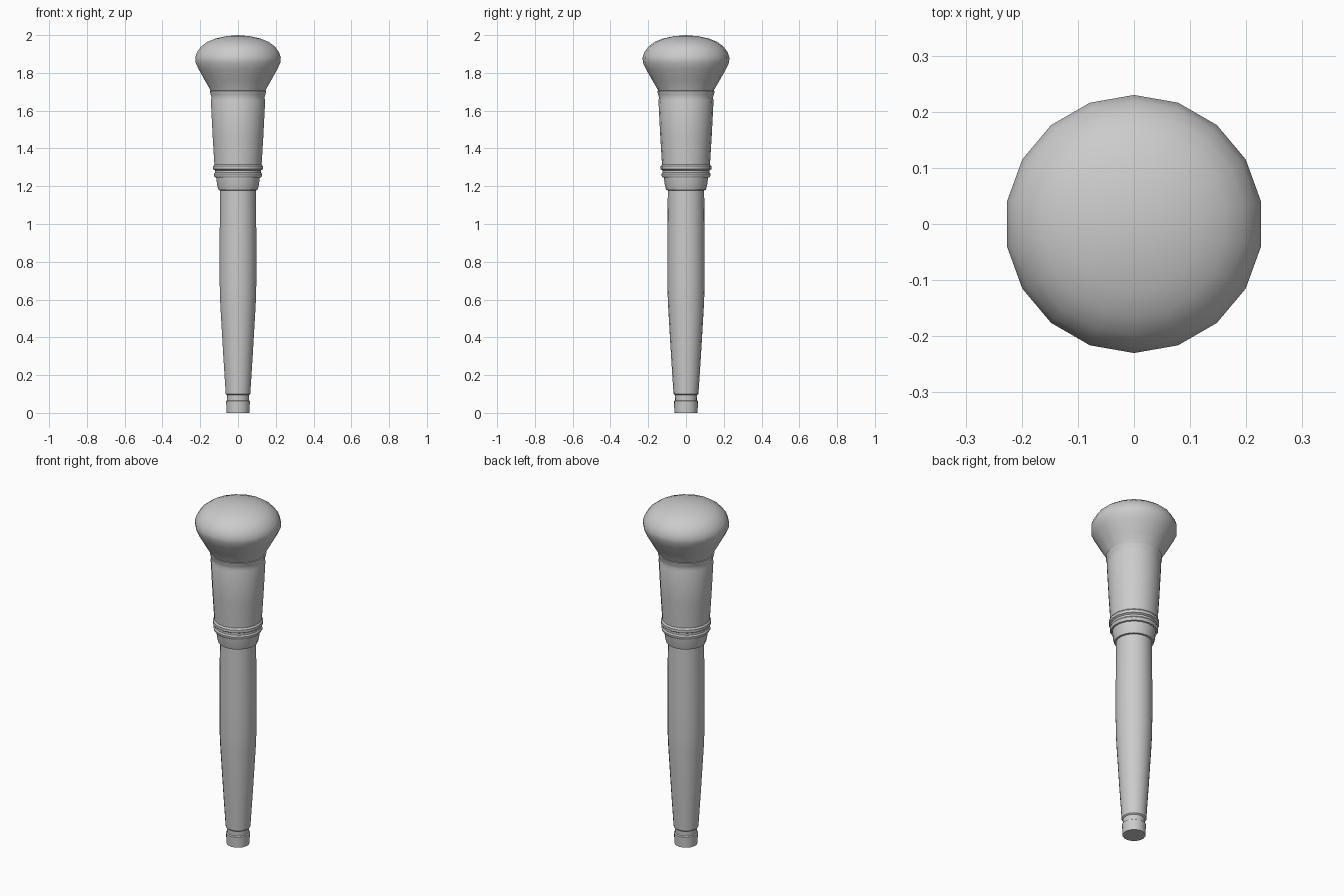
import bpy, bmesh, math

if "Cube" in bpy.data.objects:
    bpy.data.objects.remove(bpy.data.objects["Cube"])

SIDES = 18


def lathe(name, profile, angle=35):
    """Revolve (radius, z) points, bottom to top, around the z axis."""
    bm = bmesh.new()
    rings = []
    for r, z in profile:
        if r == 0:
            rings.append([bm.verts.new((0, 0, z))])
        else:
            rings.append([bm.verts.new((r * math.cos(a), r * math.sin(a), z))
                          for a in (math.pi / 2 + i * math.tau / SIDES for i in range(SIDES))])
    for low, high in zip(rings, rings[1:]):
        for i in range(SIDES):
            j = (i + 1) % SIDES
            if len(low) == 1:
                bm.faces.new((low[0], high[j], high[i]))
            elif len(high) == 1:
                bm.faces.new((low[i], low[j], high[0]))
            else:
                bm.faces.new((low[i], low[j], high[j], high[i]))
    # cap open ends
    if len(rings[0]) > 1:
        bm.faces.new(rings[0][::-1])
    if len(rings[-1]) > 1:
        bm.faces.new(rings[-1])
    bmesh.ops.recalc_face_normals(bm, faces=bm.faces)
    mesh = bpy.data.meshes.new(name)
    bm.to_mesh(mesh)
    bm.free()
    obj = bpy.data.objects.new(name, mesh)
    bpy.context.collection.objects.link(obj)
    bpy.ops.object.select_all(action='DESELECT')
    obj.select_set(True)
    bpy.context.view_layer.objects.active = obj
    bpy.ops.object.shade_smooth_by_angle(angle=math.radians(angle))
    return obj


# Tapered handle with a grooved tip
lathe("handle", [(0.061, 0), (0.064, 0.062), (0.058, 0.066), (0.059, 0.094),
                 (0.066, 0.10), (0.079, 0.30), (0.095, 0.57), (0.098, 0.65),
                 (0.099, 0.82), (0.098, 1.00), (0.096, 1.20)])

# Metal ferrule: rounded base, two raised rings, flared tube and rolled lip
lathe("ferrule", [(0.095, 1.178), (0.105, 1.18), (0.112, 1.205), (0.117, 1.245),
                  (0.124, 1.247), (0.130, 1.256), (0.130, 1.264), (0.124, 1.272),
                  (0.124, 1.284), (0.134, 1.29), (0.134, 1.306), (0.127, 1.315),
                  (0.136, 1.46), (0.146, 1.655), (0.142, 1.668), (0.147, 1.684),
                  (0.152, 1.705), (0.146, 1.706)])

# Domed bristle head
lathe("bristles", [(0.135, 1.67), (0.143, 1.70), (0.178, 1.76), (0.212, 1.82),
                   (0.228, 1.855), (0.230, 1.88), (0.220, 1.91), (0.198, 1.94),
                   (0.165, 1.964), (0.120, 1.982), (0.065, 1.994), (0, 2.0)], 60)
